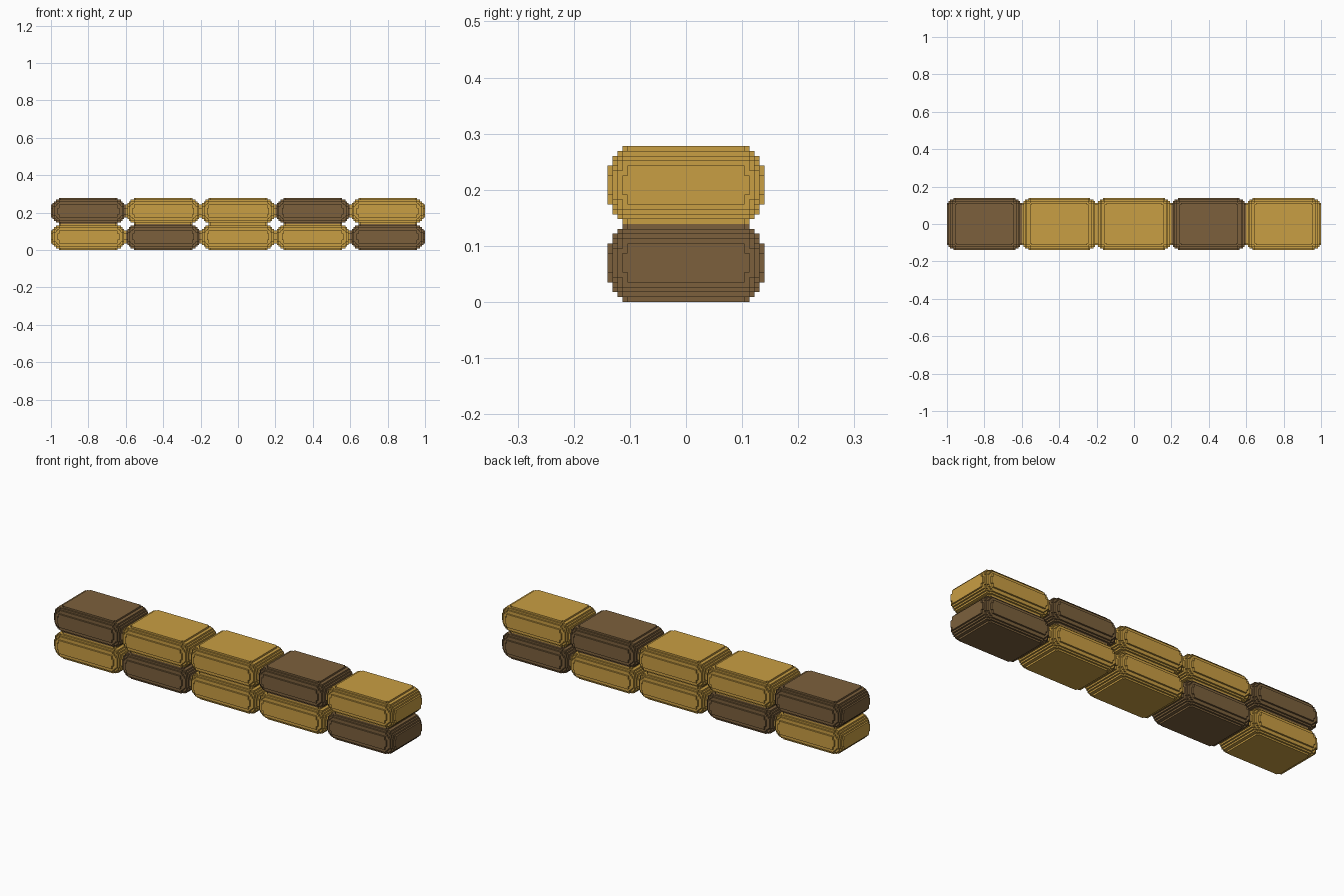
import bpy, bmesh

if "Cube" in bpy.data.objects:
    bpy.data.objects.remove(bpy.data.objects["Cube"])

# Low wall of stepped (voxel) sandbags: two rows of five
SIZE = (0.4, 0.279, 0.139)        # one bag
COUNT = (46, 32, 16)              # voxels per bag
RADII = (0.066, 0.046, 0.056)     # elliptical edge rounding


def material(name, rgb):
    m = bpy.data.materials.new(name)
    m.diffuse_color = (*rgb, 1)
    m.use_nodes = True
    m.node_tree.nodes["Principled BSDF"].inputs["Base Color"].default_value = m.diffuse_color
    return m


gold = material("gold cloth", (0.584, 0.342, 0.056))
brown = material("brown cloth", (0.202, 0.118, 0.046))


def inside(cell):
    """True where the voxel centre lies in the rounded pillow shape."""
    total = 0
    for i, n, s, r in zip(cell, COUNT, SIZE, RADII):
        if not 0 <= i < n:
            return False
        d = abs((i + 0.5) / n - 0.5) * s - (s / 2 - r)
        total += (max(d, 0) / r) ** 2
    return total <= 1.0


def bag_mesh(name, mat):
    cells = {(i, j, k) for i in range(COUNT[0]) for j in range(COUNT[1])
             for k in range(COUNT[2]) if inside((i, j, k))}
    bm = bmesh.new()
    verts = {}

    def vert(c):
        if c not in verts:
            verts[c] = bm.verts.new([(c[a] / COUNT[a] - 0.5) * SIZE[a] for a in range(3)])
        return verts[c]

    # Emit a square wherever a voxel meets empty space
    for cell in cells:
        for axis in range(3):
            u, v = (axis + 1) % 3, (axis + 2) % 3
            for side in (0, 1):
                near = list(cell)
                near[axis] += 2 * side - 1
                if tuple(near) in cells:
                    continue
                ring = []
                for du, dv in ((0, 0), (1, 0), (1, 1), (0, 1)):
                    c = list(cell)
                    c[axis] += side
                    c[u] += du
                    c[v] += dv
                    ring.append(vert(tuple(c)))
                bm.faces.new(ring if side else ring[::-1])
    me = bpy.data.meshes.new(name)
    bm.to_mesh(me)
    bm.free()
    me.materials.append(mat)
    return me


meshes = {"G": bag_mesh("gold_bag", gold), "B": bag_mesh("brown_bag", brown)}

# Stack the rows, left to right
for row, (label, colours) in enumerate((("lower", "GBGGB"), ("upper", "BGGBG"))):
    for i, c in enumerate(colours):
        bag = bpy.data.objects.new(f"{label}_sandbag_{i + 1}", meshes[c])
        bag.location = ((i - 2) * SIZE[0], 0, (row + 0.5) * SIZE[2])
        bpy.context.collection.objects.link(bag)
